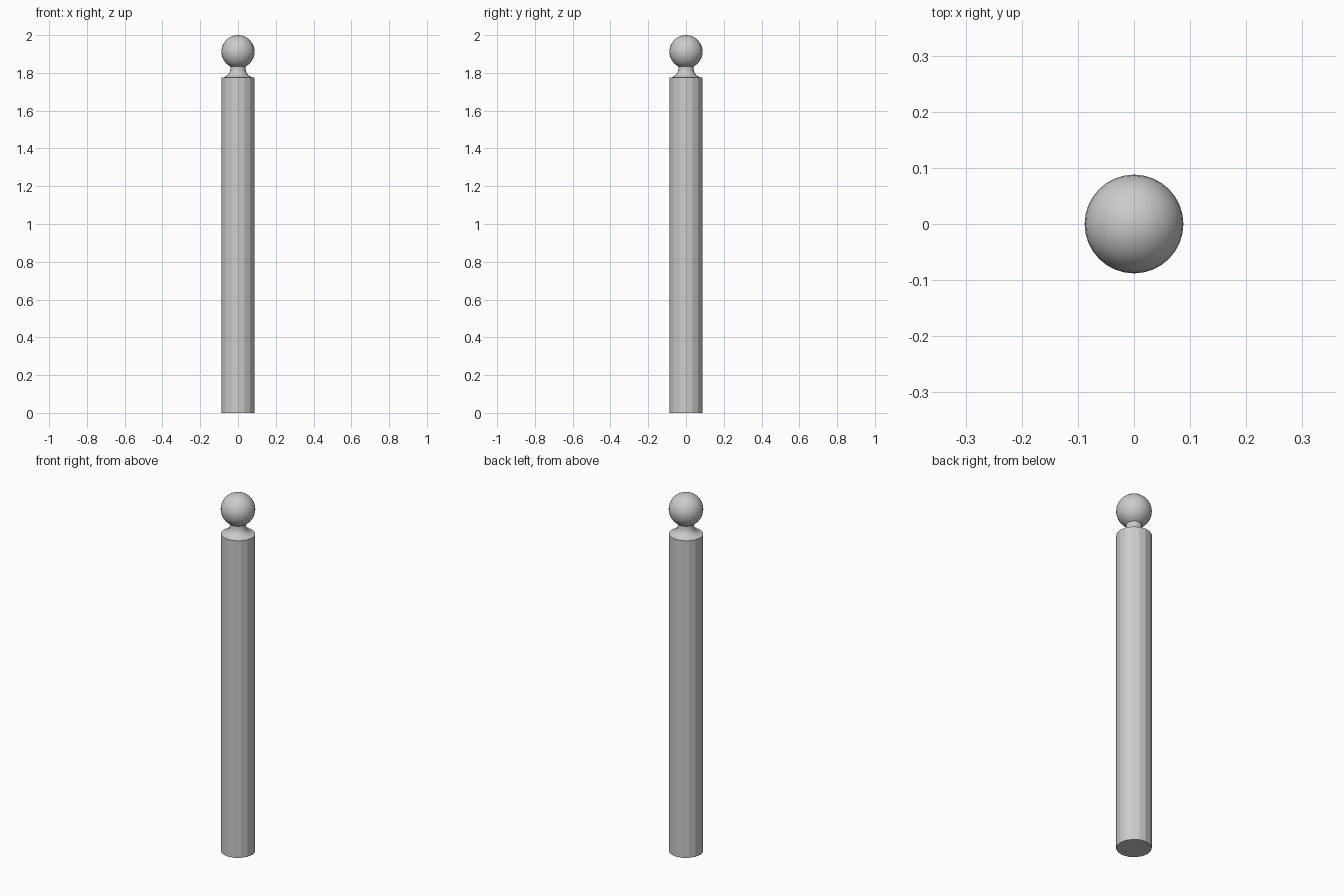
import bpy, bmesh, math

if "Cube" in bpy.data.objects:
    bpy.data.objects.remove(bpy.data.objects["Cube"])

R = 0.088      # post and ball radius
TOP = 1.775    # height of the post shoulder
SIDES = 16


def lathe(name, profile, sides, smooth):
    """Revolve (radius, z) points about z and close both ends."""
    bm = bmesh.new()
    rings = [[bm.verts.new((r * math.cos(2 * math.pi * i / sides),
                            r * math.sin(2 * math.pi * i / sides), z))
              for i in range(sides)] for r, z in profile]
    for a, b in zip(rings, rings[1:]):
        for i in range(sides):
            j = (i + 1) % sides
            f = bm.faces.new((a[i], a[j], b[j], b[i]))
            f.smooth = smooth
    bm.faces.new(rings[0][::-1])
    bm.faces.new(rings[-1])
    mesh = bpy.data.meshes.new(name)
    bm.to_mesh(mesh)
    bm.free()
    obj = bpy.data.objects.new(name, mesh)
    bpy.context.collection.objects.link(obj)
    return obj


# faceted post shaft
lathe("post_shaft", [(R, 0), (R, TOP)], SIDES, False)

# concave neck: quarter-ellipse cove from the shoulder up to the ball
neck_r, cove_h = 0.04, 0.05
cove = [(R - (R - neck_r) * math.sin(t), TOP + cove_h * (1 - math.cos(t)))
        for t in (math.pi / 2 * k / 6 for k in range(7))]
lathe("neck", cove + [(neck_r, 1.85)], SIDES, True)

# ball finial
bpy.ops.mesh.primitive_uv_sphere_add(segments=32, ring_count=16, radius=R,
                                     location=(0, 0, 2 - R))
ball = bpy.context.object
ball.name = "ball_finial"
bpy.ops.object.shade_smooth()
